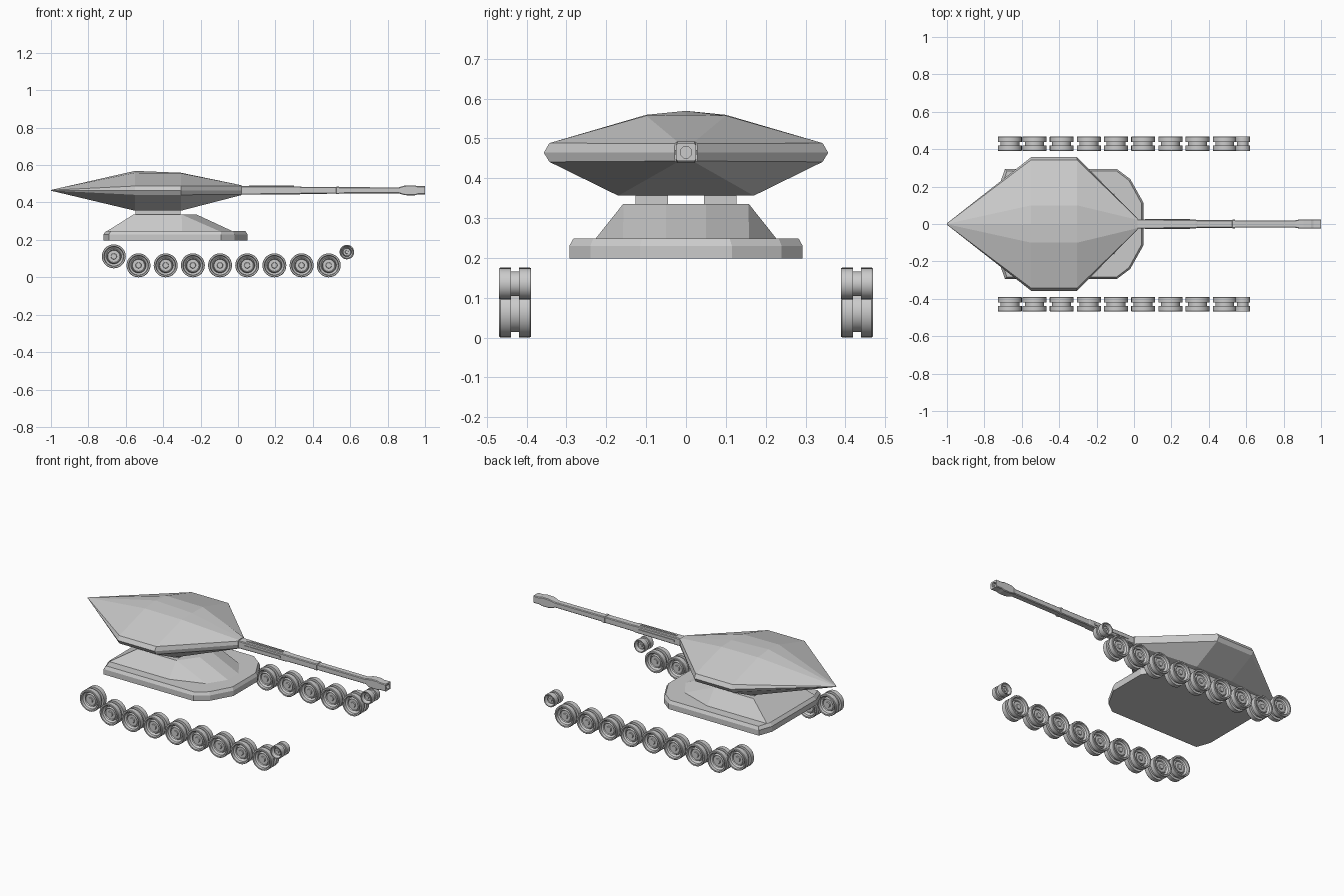
import bpy, bmesh, math

if "Cube" in bpy.data.objects:
    bpy.data.objects.remove(bpy.data.objects["Cube"])

grey = bpy.data.materials.new("plain_grey")
grey.diffuse_color = (0.6, 0.6, 0.6, 1)
grey.use_nodes = True
grey.node_tree.nodes["Principled BSDF"].inputs["Base Color"].default_value = grey.diffuse_color


def finish(name, bm, smooth=False):
    bmesh.ops.recalc_face_normals(bm, faces=bm.faces)
    me = bpy.data.meshes.new(name)
    bm.to_mesh(me)
    bm.free()
    ob = bpy.data.objects.new(name, me)
    me.materials.append(grey)
    bpy.context.collection.objects.link(ob)
    if smooth:
        bpy.ops.object.select_all(action='DESELECT')
        bpy.context.view_layer.objects.active = ob
        ob.select_set(True)
        bpy.ops.object.shade_smooth_by_angle(angle=math.radians(25))
    return ob


def loft(name, rings, caps=True):
    """Skin a stack of equal-length point rings."""
    bm = bmesh.new()
    vr = [[bm.verts.new(p) for p in r] for r in rings]
    n = len(vr[0])
    for a, b in zip(vr, vr[1:]):
        for i in range(n):
            j = (i + 1) % n
            bm.faces.new((a[i], a[j], b[j], b[i]))
    if caps:
        bm.faces.new(vr[0])
        bm.faces.new(vr[-1])
    return finish(name, bm)


def mirrored(half):
    """Complete a half outline across y = 0."""
    return half + [(x, -y) for x, y in reversed(half)]


def box(name, x0, x1, y0, y1, z0, z1):
    ring = [(x0, y0), (x1, y0), (x1, y1), (x0, y1)]
    return loft(name, [[(x, y, z) for x, y in ring] for z in (z0, z1)])


# Hull base plate with chamfered corners and upper edge
plan = mirrored([(-0.72, 0.21), (-0.69, 0.293), (-0.09, 0.293), (-0.02, 0.24), (0.05, 0.115)])
inset = mirrored([(-0.705, 0.205), (-0.68, 0.283), (-0.093, 0.283), (-0.027, 0.233), (0.04, 0.11)])
loft("hull_base", [[(x, y, 0.20) for x, y in plan],
                   [(x, y, 0.232) for x, y in plan],
                   [(x, y, 0.25) for x, y in inset]])

# Sloped upper hull
low = mirrored([(-0.70, 0.228), (-0.30, 0.228), (-0.10, 0.158), (-0.03, 0.05)])
high = mirrored([(-0.56, 0.158), (-0.301, 0.158), (-0.30, 0.157), (-0.22, 0.05)])
loft("upper_hull", [[(x, y, 0.249) for x, y in low], [(x, y, 0.337) for x, y in high]])

# Turret supports
for s, side in ((1, "left"), (-1, "right")):
    box("turret_support_" + side, -0.547, -0.307, s * 0.045, s * 0.127, 0.33, 0.37)


# Faceted turret, lofted along x
def section(x, half):
    return [(x, y, z) for y, z in half] + [(x, -y, z) for y, z in reversed(half[1:])]


loft("turret", [
    section(-1.0, [(0, 0.469), (0.001, 0.469), (0.003, 0.468), (0.004, 0.467), (0.003, 0.466), (0.001, 0.465)]),
    section(-0.55, [(0, 0.571), (0.10, 0.561), (0.343, 0.490), (0.357, 0.466), (0.343, 0.443), (0.17, 0.358)]),
    section(-0.305, [(0, 0.561), (0.10, 0.559), (0.343, 0.490), (0.357, 0.466), (0.343, 0.443), (0.17, 0.358)]),
    section(0.02, [(0, 0.494), (0.022, 0.494), (0.028, 0.489), (0.029, 0.467), (0.028, 0.445), (0.022, 0.442)]),
])


# Gun: stepped bevelled-square barrel with a bored muzzle
def square(x, hy, hz):
    c = 0.004
    half = [(hy - c, hz), (hy, hz - c), (hy, c - hz), (hy - c, -hz)]
    return [(x, y, 0.467 + z) for y, z in half] + [(x, -y, 0.467 + z) for y, z in reversed(half)]


def bore(x, r):
    return [(x, r * math.sin(a), 0.467 + r * math.cos(a))
            for a in [math.pi / 8 + i * math.pi / 4 for i in range(8)]]


steps = [(0.0, 0.025, 0.023), (0.33, 0.023, 0.021), (0.34, 0.021, 0.019),
         (0.525, 0.021, 0.018), (0.526, 0.023, 0.020), (0.54, 0.023, 0.020),
         (0.541, 0.019, 0.017), (0.86, 0.019, 0.016), (0.885, 0.025, 0.024),
         (0.905, 0.025, 0.027), (0.945, 0.025, 0.027), (0.96, 0.025, 0.022), (1.0, 0.025, 0.022)]
loft("gun_barrel", [square(*s) for s in steps] + [bore(1.0, 0.015), bore(0.90, 0.015)])

# Raised strips along the barrel sleeve
for s, side in ((1, "left"), (-1, "right")):
    box("sleeve_strip_" + side, 0.06, 0.30, s * 0.022, s * 0.028, 0.461, 0.473)
box("sleeve_strip_top", 0.06, 0.30, -0.006, 0.006, 0.486, 0.493)


# Running wheels: twin rims with a groove and dished faces
def wheel(name, x, y, z, r, seg=28):
    half = [(0.0, 0.030), (0.22, 0.030), (0.25, 0.024), (0.50, 0.024), (0.56, 0.030),
            (0.64, 0.018), (0.80, 0.026), (0.84, 0.040), (0.96, 0.040), (1.0, 0.037),
            (1.0, 0.010), (0.79, 0.010)]
    prof = half + [(a, -b) for a, b in reversed(half)]
    bm = bmesh.new()
    vs = [bm.verts.new((x + a * r, y + b, z)) for a, b in prof]
    es = [bm.edges.new(p) for p in zip(vs, vs[1:])]
    bmesh.ops.spin(bm, geom=vs + es, cent=(x, y, z), axis=(0, 1, 0),
                   angle=2 * math.pi, steps=seg, use_merge=True)
    bmesh.ops.remove_doubles(bm, verts=bm.verts, dist=1e-5)
    return finish(name, bm, smooth=True)


for s, side in ((1, "left"), (-1, "right")):
    y = s * 0.429
    for i in range(8):
        wheel(f"road_wheel_{side}_{i + 1}", -0.532 + i * 0.1453, y, 0.066, 0.064)
    wheel("idler_wheel_" + side, -0.664, y, 0.114, 0.064)
    wheel("small_drive_wheel_" + side, 0.582, y, 0.137, 0.039)

# Rest the lowest rims on the ground
bpy.context.view_layer.update()
low_z = min(v.co.z for o in bpy.data.objects for v in o.data.vertices)
for o in bpy.data.objects:
    o.location.z -= low_z
